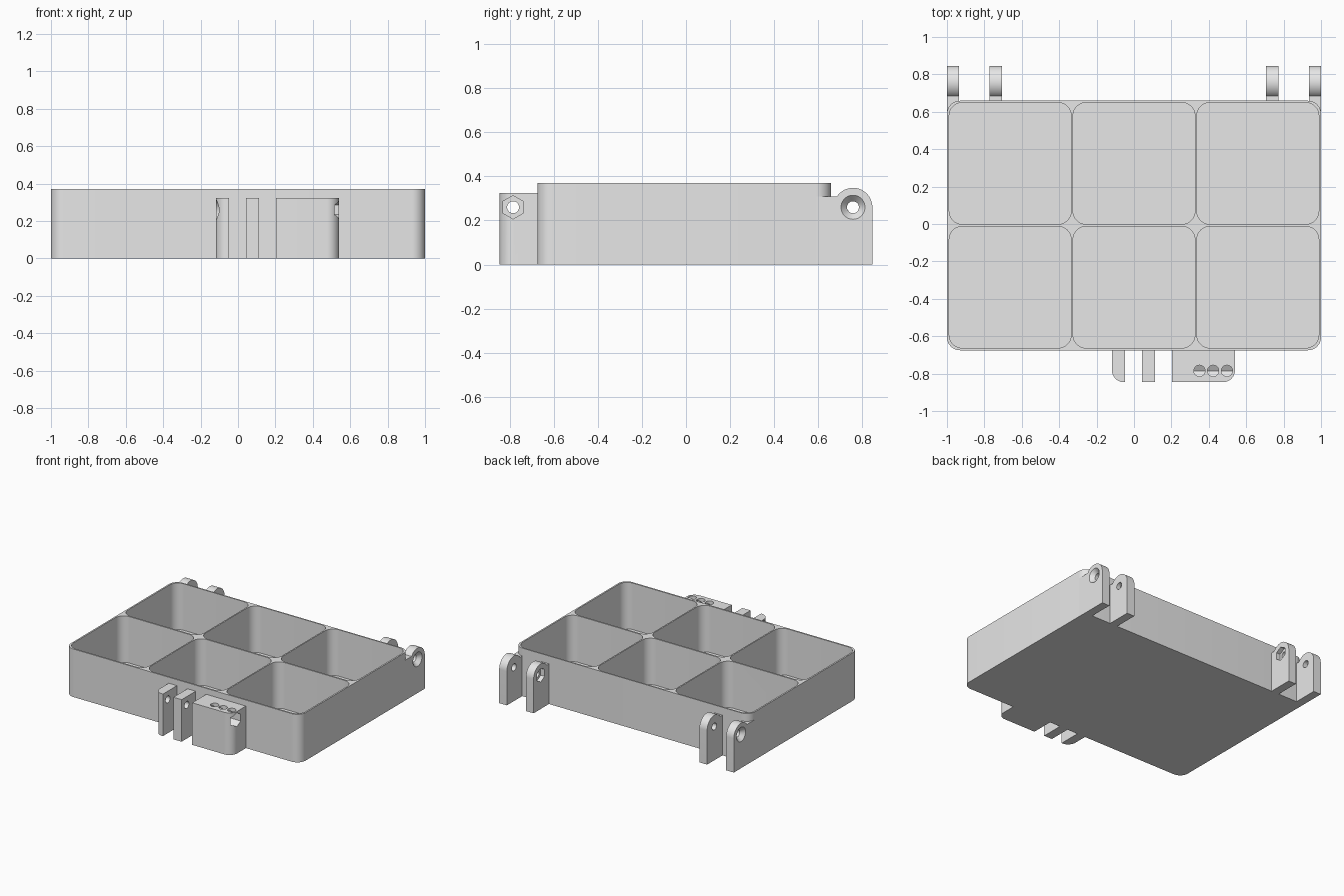
import bpy
import bmesh
from math import cos, sin, pi
from mathutils import Matrix

if "Cube" in bpy.data.objects:
    bpy.data.objects.remove(bpy.data.objects["Cube"], do_unlink=True)

# Single plastic colour
plastic = bpy.data.materials.new("grey_plastic")
plastic.use_nodes = True
GREY = (0.8, 0.8, 0.8, 1)
plastic.diffuse_color = GREY
plastic.node_tree.nodes["Principled BSDF"].inputs["Base Color"].default_value = GREY

HEIGHT, BOLT_Z = 0.37, 0.26
HINGE_Y, LATCH_Y = 0.758, -0.785
BORE, SINK, NUT = 0.027, 0.055, 0.053


def link(name, bm):
    bmesh.ops.recalc_face_normals(bm, faces=bm.faces)
    mesh = bpy.data.meshes.new(name)
    bm.to_mesh(mesh)
    bm.free()
    mesh.materials.append(plastic)
    obj = bpy.data.objects.new(name, mesh)
    bpy.context.collection.objects.link(obj)
    return obj


def extrude(name, outline, offset):
    """Solid from a 3D outline swept along an offset."""
    bm = bmesh.new()
    face = bm.faces.new([bm.verts.new(p) for p in outline])
    swept = bmesh.ops.extrude_face_region(bm, geom=[face])["geom"]
    bmesh.ops.translate(bm, vec=offset,
                        verts=[v for v in swept if isinstance(v, bmesh.types.BMVert)])
    return link(name, bm)


def arc(cx, cy, r, start, end, steps=12):
    return [(cx + r * cos(start + (end - start) * i / steps),
             cy + r * sin(start + (end - start) * i / steps)) for i in range(steps + 1)]


def block(name, x0, x1, y0, y1, z0, z1, radii):
    """Upright block; radii are for corners ++, -+, --, +-."""
    corners = [(x1, y1, -1, -1), (x0, y1, 1, -1), (x0, y0, 1, 1), (x1, y0, -1, 1)]
    pts = []
    for i, ((x, y, sx, sy), r) in enumerate(zip(corners, radii)):
        if r:
            pts += arc(x + sx * r, y + sy * r, r, i * pi / 2, (i + 1) * pi / 2)
        else:
            pts.append((x, y))
    return extrude(name, [(x, y, z0) for x, y in pts], (0, 0, z1 - z0))


def drill(x0, x1, y, r0, r1=None, sides=48, axis="X", z=BOLT_Z):
    """Cutter along an axis; a six-sided one has a point at the top."""
    bm = bmesh.new()
    bmesh.ops.create_cone(bm, cap_ends=True, segments=sides, radius1=r0,
                          radius2=r0 if r1 is None else r1, depth=abs(x1 - x0))
    if axis == "X":
        bmesh.ops.rotate(bm, verts=bm.verts,
                         matrix=Matrix.Rotation(pi / 2 if x1 > x0 else -pi / 2, 3, "Y"))
        if sides == 6:
            tops = max(v.co.z for v in bm.verts)
            if tops < r0 * 0.95:
                bmesh.ops.rotate(bm, verts=bm.verts, matrix=Matrix.Rotation(pi / 6, 3, "X"))
    bmesh.ops.translate(bm, verts=bm.verts, vec=((x0 + x1) / 2, y, z))
    return link("cutter", bm)


def cut(obj, *cutters):
    bpy.context.view_layer.objects.active = obj
    for cutter in cutters:
        mod = obj.modifiers.new("cut", "BOOLEAN")
        mod.operation, mod.solver, mod.object = "DIFFERENCE", "EXACT", cutter
        bpy.ops.object.modifier_apply(modifier=mod.name)
        bpy.data.objects.remove(cutter, do_unlink=True)


def pocket(cx, cy):
    return block("cutter", cx - 0.326, cx + 0.326, cy - 0.325, cy + 0.325,
                 0.012, 0.5, [0.07] * 4)


parts = []

# Tray with six compartments
tray = block("tray", -1, 1, -0.675, 0.659, 0, HEIGHT, [0.07] * 4)
cut(tray, *[pocket(x, y) for x in (-0.662, 0, 0.662) for y in (-0.338, 0.324)])
parts.append(tray)


# Hinge arms at the back
def hinge_arm(name, x0, x1, y_start):
    profile = [(y_start, 0), (0.846, 0)] + arc(HINGE_Y, BOLT_Z, 0.088, 0, 0.81 * pi, 24)
    profile.append((y_start, 0.31))
    arm = extrude(name, [(x0, y, z) for y, z in profile], (x1 - x0, 0, 0))
    cut(arm, drill(x0 - 0.1, x1 + 0.1, HINGE_Y, BORE))
    parts.append(arm)
    return arm


for side, label in ((1, "left"), (-1, "right")):
    lo, hi = sorted((side * 0.935, side))
    outer = hinge_arm(label + "_outer_hinge_arm", lo, hi, 0.585)
    cut(outer, pocket(side * 0.662, 0.324),
        drill(side * 1.0005, side * 0.97, HINGE_Y, SINK, BORE))
    lo, hi = sorted((side * 0.707, side * 0.772))
    inner = hinge_arm(label + "_inner_hinge_arm", lo, hi, 0.653)
    cut(inner, drill(side * 0.69, side * 0.74, HINGE_Y, NUT, sides=6))

# Latch lugs at the front
for name, x0, x1, radii in (
        ("latch_end_lug", -0.118, -0.048, (0, 0, 0.065, 0)),
        ("latch_middle_lug", 0.042, 0.112, (0, 0, 0, 0)),
        ("latch_block", 0.202, 0.54, (0, 0, 0, 0.065))):
    lug = block(name, x0, x1, -0.846, -0.67, 0, 0.324, radii)
    cut(lug, drill(x0 - 0.1, x1 + 0.1, LATCH_Y, BORE))
    if name == "latch_end_lug":
        cut(lug, drill(x0 - 0.0005, x0 + 0.03, LATCH_Y, SINK, BORE))
    if name == "latch_block":
        # Deep nut channel with three openings above it
        cut(lug, drill(0.31, 0.6, LATCH_Y, NUT, sides=6))
        for x in (0.35, 0.423, 0.497):
            cut(lug, drill(x - 0.05, x + 0.05, LATCH_Y, 0.03, axis="Z", z=0.32))
    parts.append(lug)

# Smooth curves, crisp edges
bpy.ops.object.select_all(action="DESELECT")
for part in parts:
    part.select_set(True)
bpy.context.view_layer.objects.active = tray
bpy.ops.object.shade_smooth_by_angle(angle=pi / 6)
